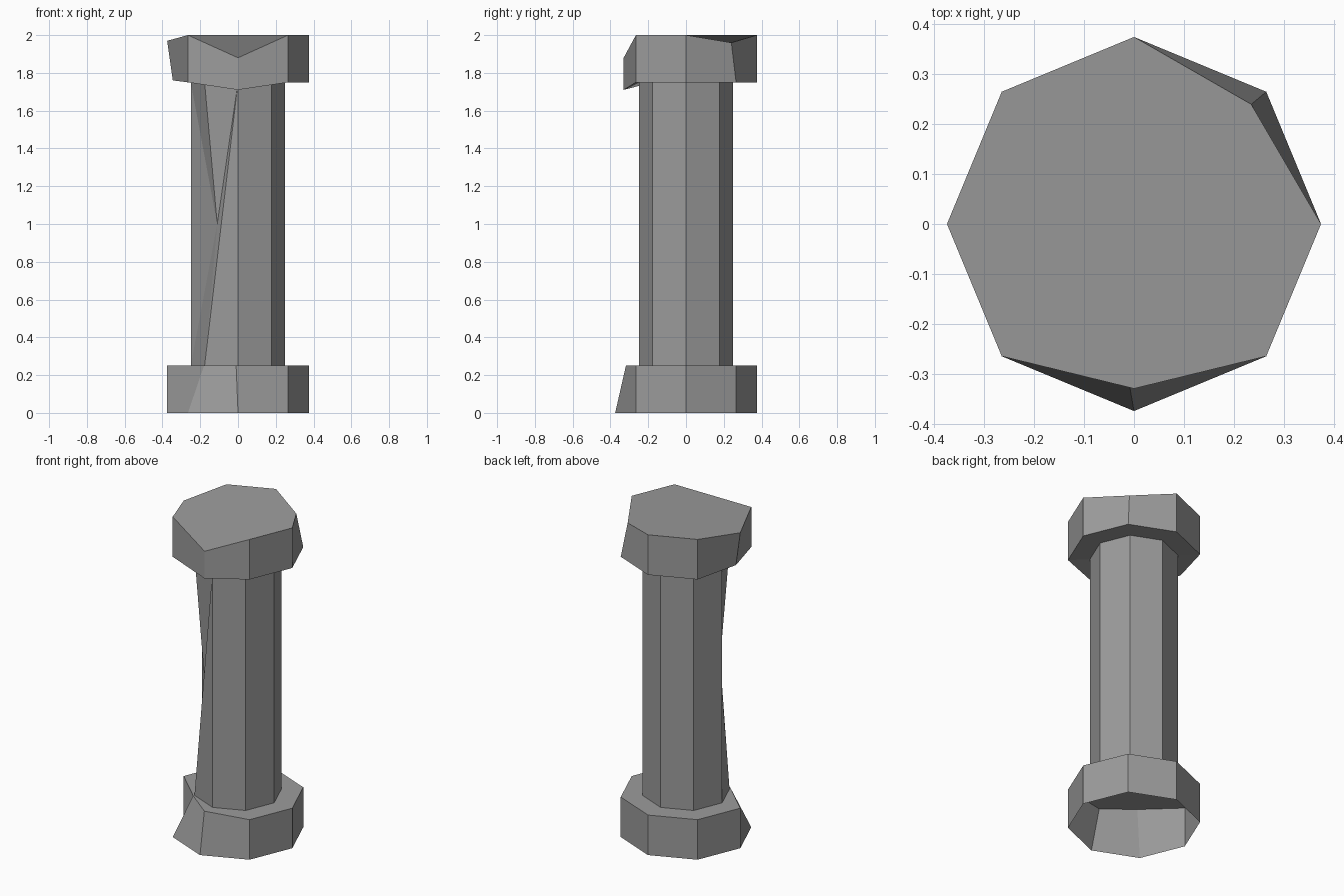
import bpy, bmesh
from math import sin, cos, pi

cube = bpy.data.objects.get("Cube")
if cube:
    bpy.data.objects.remove(cube, do_unlink=True)

stone = bpy.data.materials.new("grey stone")
stone.use_nodes = True
GREY = (0.33, 0.33, 0.33, 1)
stone.diffuse_color = GREY
stone.node_tree.nodes["Principled BSDF"].inputs["Base Color"].default_value = GREY

SIDES = 8
RIGHT, CORNER, FRONT, BACK_CORNER = 4, 5, 6, 1   # ring positions of the worn spots


def ring(bm, radius, z, moved={}):
    """Octagon of vertices; entries in moved replace worn corners."""
    verts = []
    for i in range(SIDES):
        a = 2 * pi * i / SIDES
        verts.append(bm.verts.new(moved.get(i, (radius * cos(a), radius * sin(a), z))))
    return verts


def bridge(bm, low, high, skip=()):
    for i in range(SIDES):
        if i not in skip:
            j = (i + 1) % SIDES
            bm.faces.new((low[i], low[j], high[j], high[i]))


def finish(bm, name):
    mesh = bpy.data.meshes.new(name)
    bm.to_mesh(mesh)
    bm.free()
    mesh.materials.append(stone)
    obj = bpy.data.objects.new(name, mesh)
    bpy.context.collection.objects.link(obj)


# Base: hollow underneath, one corner chipped away
bm = bmesh.new()
foot = ring(bm, 0.375, 0)
ledge = ring(bm, 0.375, 0.25, {CORNER: (-0.18, -0.185, 0.25), FRONT: (-0.01, -0.318, 0.25)})
bridge(bm, foot, ledge)
bm.faces.new(ledge)
finish(bm, "base")

# Shaft: straight octagon with a dent halfway up the worn corner
bm = bmesh.new()
low = ring(bm, 0.25, 0.25)
high = ring(bm, 0.25, 1.75)
bridge(bm, low, high, skip=(RIGHT, CORNER))
dent = bm.verts.new((-0.11, -0.175, 1.0))
lr, lc, lf = low[RIGHT:FRONT + 1]
hr, hc, hf = high[RIGHT:FRONT + 1]
for tri in ((lr, dent, hr), (hr, dent, hc), (lr, lc, dent),
            (hc, dent, hf), (dent, lc, hf), (lc, lf, hf)):
    bm.faces.new(tri)
finish(bm, "shaft")

# Cap: wide block with three worn corners and an underside meeting the shaft
bm = bmesh.new()
neck = ring(bm, 0.25, 1.75)
under = ring(bm, 0.375, 1.75, {FRONT: (0, -0.33, 1.71), RIGHT: (-0.345, 0, 1.76)})
top = ring(bm, 0.375, 2.0, {FRONT: (0, -0.33, 1.88), RIGHT: (-0.375, 0, 1.97),
                            BACK_CORNER: (0.235, 0.24, 1.96)})
bridge(bm, neck, under)
bridge(bm, under, top)
bm.faces.new(top)
finish(bm, "cap")
